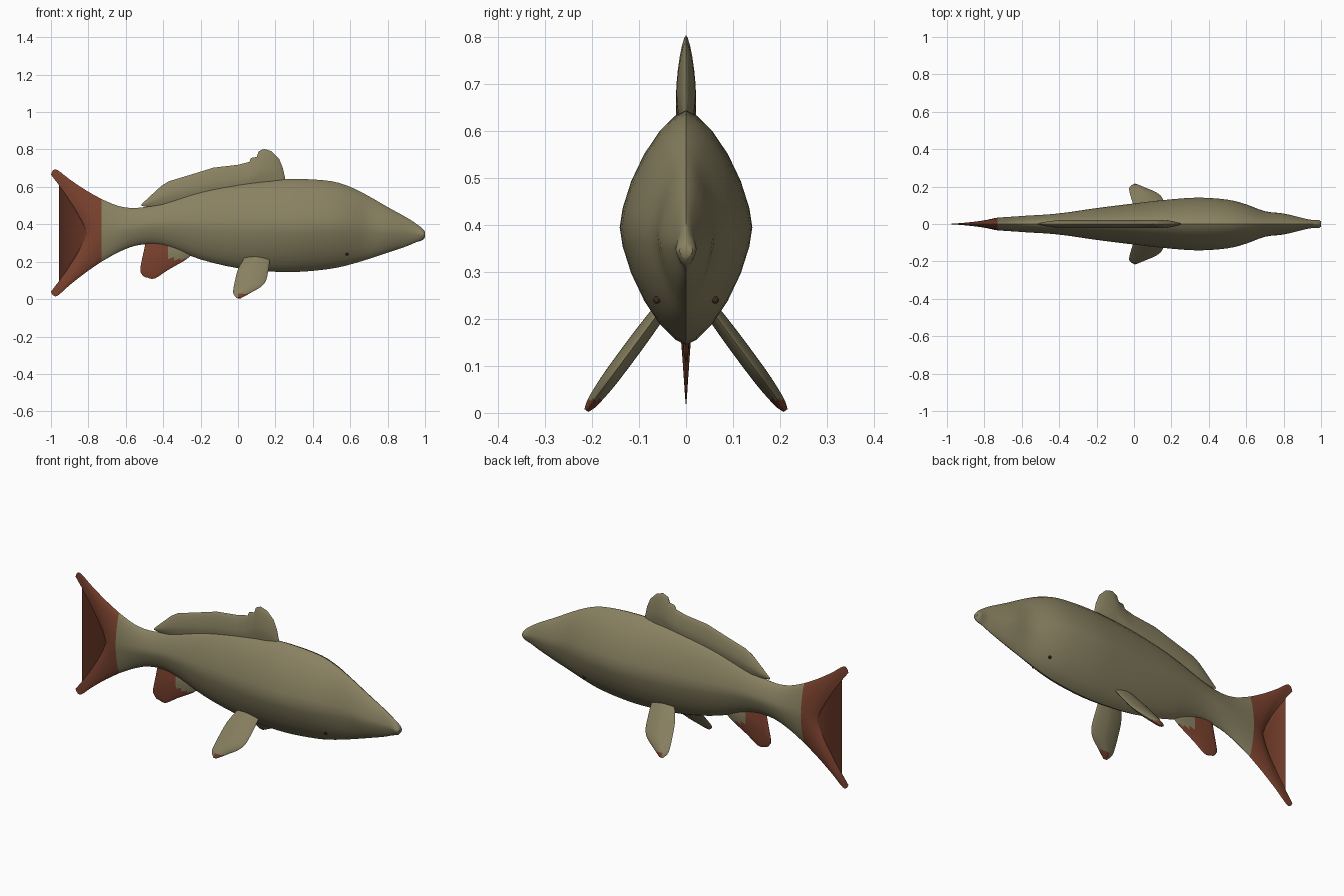
import bpy, bmesh, math
from mathutils import Vector

if "Cube" in bpy.data.objects:
    bpy.data.objects.remove(bpy.data.objects["Cube"])


def material(name, rgb):
    m = bpy.data.materials.new(name)
    m.diffuse_color = (*rgb, 1)
    m.use_nodes = True
    m.node_tree.nodes["Principled BSDF"].inputs["Base Color"].default_value = m.diffuse_color
    return m


OLIVE = material("olive", (0.25, 0.22, 0.12))
RED = material("rust red", (0.20, 0.055, 0.028))
DARK = material("dark brown", (0.05, 0.03, 0.018))


def refine(rows, steps):
    """Catmull-Rom interpolation between section rows."""
    out = []
    for i in range(len(rows) - 1):
        p = [rows[max(i - 1, 0)], rows[i], rows[i + 1], rows[min(i + 2, len(rows) - 1)]]
        for s in range(steps):
            t = s / steps
            out.append([0.5 * (2 * b + (c - a) * t + (2 * a - 5 * b + 4 * c - d) * t * t
                               + (3 * b - a - 3 * c + d) * t ** 3) for a, b, c, d in zip(*p)])
    out.append(list(rows[-1]))
    return out


def lens(sides=24, power=1.5):
    """Pointed-oval unit section as (width, height) pairs."""
    e = 2 / power
    res = []
    for i in range(sides):
        a = 2 * math.pi * i / sides
        c, s = math.cos(a), math.sin(a)
        res.append((math.copysign(abs(c) ** e, c), math.copysign(abs(s) ** e, s)))
    return res


def loft(name, rings, is_red=None):
    bm = bmesh.new()
    vr = [[bm.verts.new(p) for p in ring] for ring in rings]
    n = len(vr[0])
    for a, b in zip(vr, vr[1:]):
        for i in range(n):
            j = (i + 1) % n
            bm.faces.new((a[i], a[j], b[j], b[i]))
    bm.faces.new(vr[0])
    bm.faces.new(vr[-1][::-1])
    bmesh.ops.recalc_face_normals(bm, faces=bm.faces)
    if is_red:
        for f in bm.faces:
            f.material_index = int(is_red(f.calc_center_median()))
    me = bpy.data.meshes.new(name)
    bm.to_mesh(me)
    bm.free()
    me.materials.append(OLIVE)
    me.materials.append(RED)
    ob = bpy.data.objects.new(name, me)
    bpy.context.collection.objects.link(ob)
    bpy.ops.object.select_all(action='DESELECT')
    ob.select_set(True)
    bpy.context.view_layer.objects.active = ob
    bpy.ops.object.shade_smooth_by_angle(angle=math.radians(50))
    return ob


def upright_ring(x, top, bottom, w, notch=0.0):
    """Section across x; notch pulls the middle forward (tail fork)."""
    c, h = (top + bottom) / 2, (top - bottom) / 2
    return [(x + notch * (1 - abs(v) ** 1.3), u * w, c + v * h) for u, v in lens()]


def mirror_y(ob):
    m = ob.modifiers.new("mirror", 'MIRROR')
    m.use_axis = (False, True, False)


# Body: x, top, bottom, half width
body = [
    (1.0, 0.36, 0.33, 0.014), (0.985, 0.378, 0.315, 0.022), (0.95, 0.405, 0.303, 0.022),
    (0.9, 0.437, 0.282, 0.032), (0.8, 0.492, 0.248, 0.056), (0.7, 0.55, 0.215, 0.068),
    (0.6, 0.60, 0.185, 0.105), (0.5, 0.63, 0.163, 0.13), (0.35, 0.642, 0.147, 0.141),
    (0.2, 0.64, 0.146, 0.132), (0.0, 0.62, 0.165, 0.11), (-0.2, 0.583, 0.212, 0.085),
    (-0.35, 0.535, 0.27, 0.063), (-0.45, 0.502, 0.293, 0.052), (-0.55, 0.487, 0.285, 0.046),
    (-0.64, 0.498, 0.25, 0.04), (-0.73, 0.535, 0.2, 0.034),
]
loft("body", [upright_ring(*r) for r in refine(body, 3)])

# Forked tail fin, starting on the last body section
tail = [
    (-0.73, 0.535, 0.2, 0.034, 0.0), (-0.81, 0.58, 0.145, 0.028, 0.05),
    (-0.9, 0.64, 0.075, 0.02, 0.115), (-0.965, 0.69, 0.018, 0.012, 0.165),
    (-0.99, 0.688, 0.022, 0.007, 0.183), (-1.0, 0.665, 0.04, 0.003, 0.19),
]
loft("tail_fin", [upright_ring(*r) for r in refine(tail, 3)], lambda c: True)

# Dorsal fin: x, top, bottom, half width
dorsal = [
    (-0.515, 0.508, 0.498, 0.002), (-0.47, 0.55, 0.49, 0.012), (-0.41, 0.605, 0.48, 0.02),
    (-0.37, 0.63, 0.48, 0.021), (-0.27, 0.66, 0.5, 0.021), (-0.13, 0.703, 0.52, 0.021),
    (0.0, 0.718, 0.54, 0.021), (0.06, 0.733, 0.55, 0.021), (0.07, 0.755, 0.55, 0.021),
    (0.10, 0.76, 0.56, 0.021), (0.11, 0.79, 0.56, 0.021), (0.14, 0.803, 0.56, 0.021),
    (0.18, 0.79, 0.57, 0.02), (0.22, 0.75, 0.58, 0.012), (0.24, 0.70, 0.59, 0.007),
    (0.252, 0.645, 0.6, 0.002),
]
loft("dorsal_fin", [upright_ring(*r) for r in dorsal])

# Anal fin, olive only near the front of its root
anal = [
    (-0.522, 0.17, 0.145, 0.003), (-0.505, 0.25, 0.122, 0.008), (-0.485, 0.33, 0.115, 0.011),
    (-0.445, 0.35, 0.11, 0.013), (-0.375, 0.35, 0.155, 0.013), (-0.28, 0.32, 0.21, 0.011),
    (-0.24, 0.30, 0.245, 0.004),
]
loft("anal_fin", [upright_ring(*r) for r in refine(anal, 3)],
     lambda c: not (c.x > -0.37 and c.z > 0.215))

# Paired side fins: z, rear x, front x, half thickness
side = [
    (0.26, 0.05, 0.165, 0.014), (0.215, 0.03, 0.17, 0.016), (0.16, 0.0, 0.163, 0.018),
    (0.10, -0.016, 0.15, 0.018), (0.065, -0.023, 0.122, 0.017), (0.035, -0.026, 0.07, 0.014),
    (0.018, -0.018, 0.04, 0.011), (0.005, -0.004, 0.015, 0.005),
]


def side_ring(z, x0, x1, t):
    c = Vector(((x0 + x1) / 2, 0.06 + (0.21 - z) * 0.74, z))
    n = Vector((0, 0.8, 0.6)) * t
    return [c + n * u + Vector(((x1 - x0) / 2 * v, 0, 0)) for u, v in lens()]


mirror_y(loft("pectoral_fins", [side_ring(*r) for r in refine(side, 3)],
              lambda c: c.z < 0.028 and c.x > 0.0))

# Tiny eyes
bm = bmesh.new()
bmesh.ops.create_icosphere(bm, subdivisions=2, radius=0.008)
bmesh.ops.translate(bm, verts=bm.verts, vec=(0.583, -0.062, 0.24))
me = bpy.data.meshes.new("eyes")
bm.to_mesh(me)
bm.free()
me.materials.append(DARK)
eyes = bpy.data.objects.new("eyes", me)
bpy.context.collection.objects.link(eyes)
mirror_y(eyes)
